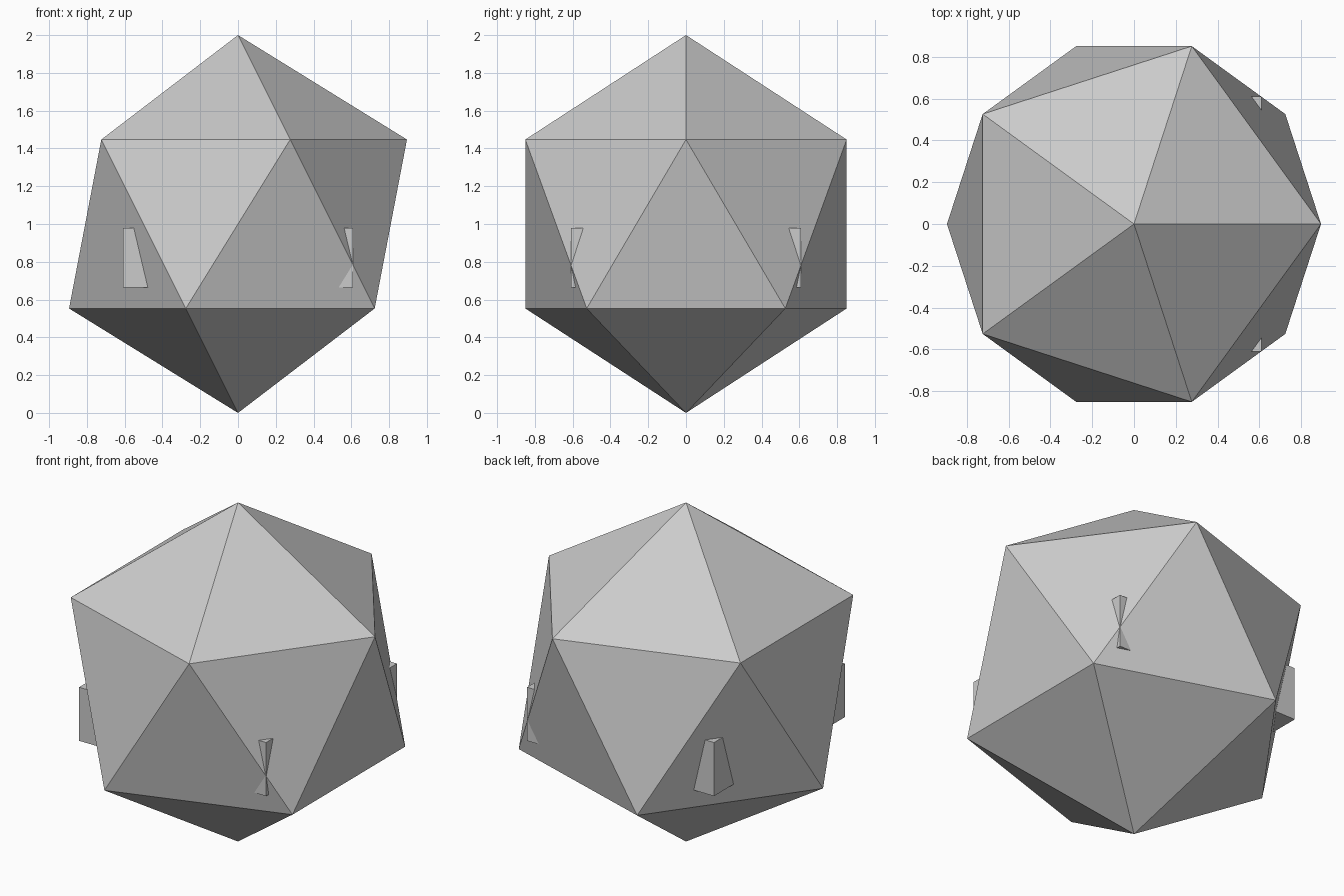
import bpy

if "Cube" in bpy.data.objects:
    bpy.data.objects.remove(bpy.data.objects["Cube"])

# Faceted twenty-sided body
bpy.ops.mesh.primitive_ico_sphere_add(subdivisions=1, radius=1.0, location=(0, 0, 1))
body = bpy.context.object
body.name = "faceted_body"

# Flat square slab inside the body, its four corners poking through
half, z_low, z_high = 0.61, 0.664, 0.98
bpy.ops.mesh.primitive_cube_add(size=1, location=(0, 0, (z_low + z_high) / 2))
slab = bpy.context.object
slab.name = "inner_slab"
slab.dimensions = (2 * half, 2 * half, z_high - z_low)
bpy.ops.object.transform_apply(location=False, rotation=False, scale=True)
